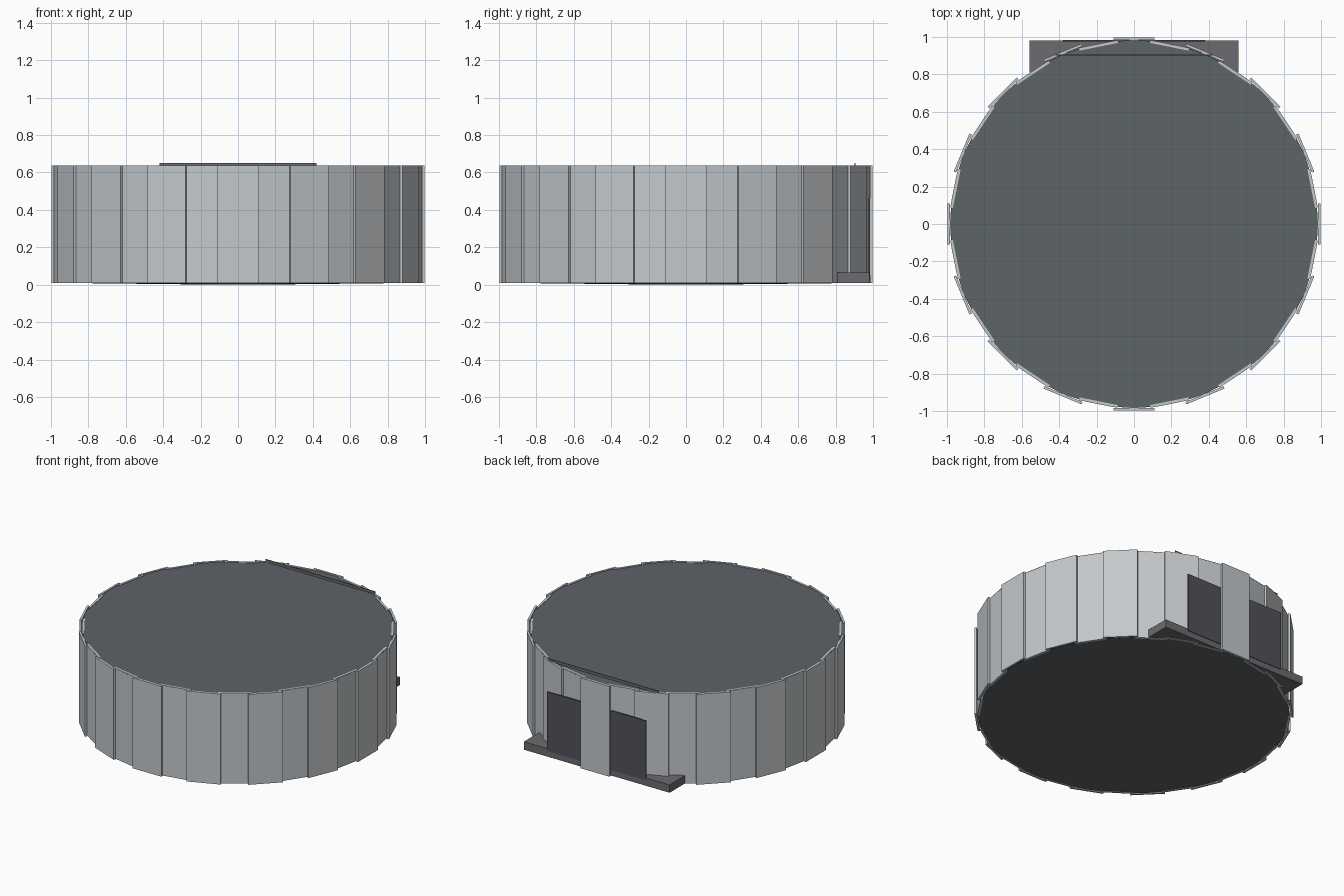
import bpy, bmesh
from math import pi
from mathutils import Matrix

if "Cube" in bpy.data.objects:
    bpy.data.objects.remove(bpy.data.objects["Cube"])


def material(name, rgb):
    m = bpy.data.materials.new(name)
    m.diffuse_color = (*rgb, 1)
    m.use_nodes = True
    m.node_tree.nodes["Principled BSDF"].inputs["Base Color"].default_value = m.diffuse_color
    return m


WALL = material("pale_metal", (0.55, 0.58, 0.60))
SLATE = material("slate", (0.11, 0.125, 0.137))
DARK = material("dark_metal", (0.15, 0.148, 0.16))
DOOR = material("door_dark", (0.085, 0.083, 0.105))


def finish(name, bm, mat):
    bmesh.ops.recalc_face_normals(bm, faces=bm.faces)
    me = bpy.data.meshes.new(name)
    bm.to_mesh(me)
    bm.free()
    me.materials.append(mat)
    ob = bpy.data.objects.new(name, me)
    bpy.context.collection.objects.link(ob)
    return ob


def add_box(bm, lo, hi, turn=0.0):
    size = [b - a for a, b in zip(lo, hi)]
    mid = [(a + b) / 2 for a, b in zip(lo, hi)]
    bmesh.ops.create_cube(bm, size=1, matrix=Matrix.Rotation(turn, 4, 'Z')
                          @ Matrix.Translation(mid) @ Matrix.Diagonal((*size, 1)))


def box(name, lo, hi, mat):
    bm = bmesh.new()
    add_box(bm, lo, hi)
    return finish(name, bm, mat)


def panel_ring(name, inner, outer, half_width, offset):
    bm = bmesh.new()
    for i in range(16):
        add_box(bm, (inner, -half_width, 0.008), (outer, half_width, 0.636),
                (i + offset) * pi / 8)
    return finish(name, bm, WALL)


# Wall: overlapping outer and inner flat panels
panel_ring("outer_wall_panels", 0.984, 0.998, 0.11, 0)
panel_ring("inner_wall_panels", 0.966, 0.981, 0.105, 0.5)

# Flat roof just below the rim
bm = bmesh.new()
bmesh.ops.create_circle(bm, cap_ends=True, segments=48, radius=0.984,
                        matrix=Matrix.Translation((0, 0, 0.633)))
finish("roof", bm, SLATE)

# Floor with a very slight dip in the middle
bm = bmesh.new()
bmesh.ops.create_cone(bm, cap_ends=True, segments=48, radius1=0.1, radius2=0.98,
                      depth=0.01, matrix=Matrix.Translation((0, 0, 0.005)))
finish("floor", bm, SLATE)

# Entrance at the back: step, door plate behind the middle panel, bulkhead
box("door_step", (-0.56, 0.81, 0.01), (0.56, 0.98, 0.065), DARK)
box("door_plate", (-0.38, 0.975, 0.05), (0.38, 0.984, 0.462), DOOR)
box("bulkhead", (-0.42, 0.9, 0.05), (0.42, 0.906, 0.651), DARK)
